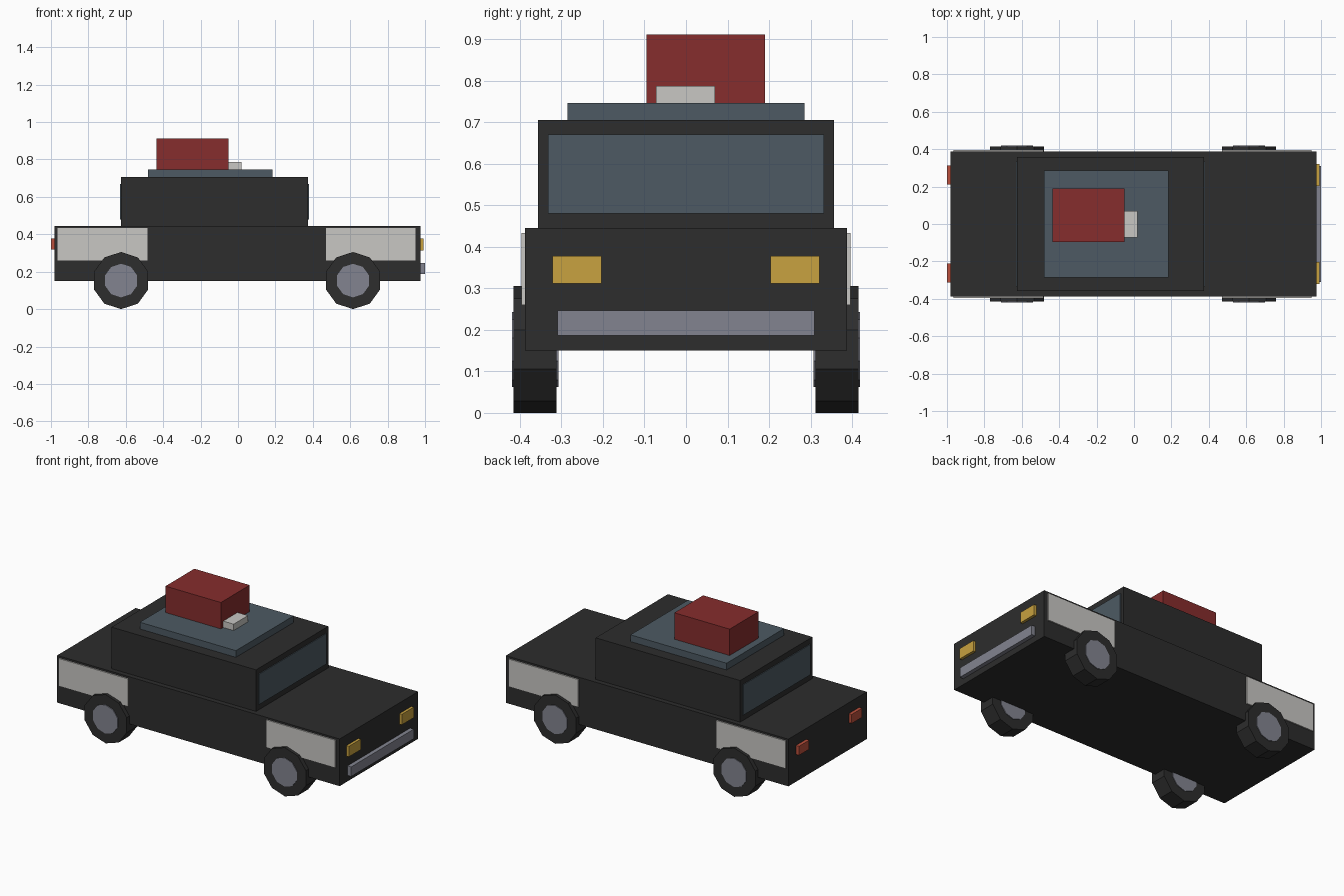
import bpy
from math import pi

if "Cube" in bpy.data.objects:
    bpy.data.objects.remove(bpy.data.objects["Cube"], do_unlink=True)


def material(name, r, g, b):
    m = bpy.data.materials.new(name)
    m.use_nodes = True
    m.diffuse_color = (r, g, b, 1)
    m.node_tree.nodes["Principled BSDF"].inputs["Base Color"].default_value = (r, g, b, 1)
    return m


black = material("black_paint", 0.026, 0.026, 0.026)
white = material("off_white", 0.58, 0.57, 0.55)
glass = material("blue_grey", 0.074, 0.102, 0.125)
red = material("dark_red", 0.24, 0.026, 0.026)
amber = material("amber", 0.58, 0.36, 0.05)
metal = material("grey_metal", 0.225, 0.231, 0.278)
tail_red = material("tail_light_red", 0.5, 0.08, 0.045)


def box(name, xs, ys, zs, mat):
    """Box filling the given x, y and z ranges."""
    spans = (xs, ys, zs)
    bpy.ops.mesh.primitive_cube_add(size=1, location=[sum(s) / 2 for s in spans])
    ob = bpy.context.object
    ob.name = name
    ob.scale = [s[1] - s[0] for s in spans]
    bpy.ops.object.transform_apply(location=False, rotation=False, scale=True)
    ob.data.materials.append(mat)


def disc(name, x, y, z, radius, depth, mat):
    """Ten-sided disc on a y axle with one corner pointing down."""
    bpy.ops.mesh.primitive_cylinder_add(vertices=10, radius=radius, depth=depth,
                                        location=(x, y, z), rotation=(pi / 2, 0, 0))
    ob = bpy.context.object
    ob.name = name
    ob.data.materials.append(mat)


def across(side, a, b):
    """Range a..b mirrored to the given side of the middle."""
    return sorted((side * a, side * b))


# Body and cabin
box("body", (-0.98, 0.975), (-0.388, 0.388), (0.15, 0.445), black)
box("cabin", (-0.625, 0.375), (-0.357, 0.357), (0.445, 0.705), black)

# Windows at both ends of the cabin
box("windscreen", (0.37, 0.38), (-0.333, 0.333), (0.48, 0.67), glass)
box("rear_window", (-0.63, -0.62), (-0.333, 0.333), (0.48, 0.67), glass)

# Roof load
box("roof_plate", (-0.48, 0.185), (-0.285, 0.285), (0.705, 0.747), glass)
box("roof_box", (-0.435, -0.052), (-0.095, 0.19), (0.747, 0.912), red)
box("roof_box_step", (-0.052, 0.02), (-0.072, 0.07), (0.747, 0.787), white)

# Bumper
box("bumper", (0.97, 1.0), (-0.31, 0.31), (0.187, 0.247), metal)

# Lights, side panels and wheels on both sides
for side, label in ((-1, "near"), (1, "far")):
    box(f"headlight_{label}", (0.97, 0.992), across(side, 0.203, 0.321), (0.312, 0.378), amber)
    box(f"tail_light_{label}", (-1.0, -0.975), across(side, 0.21, 0.312), (0.32, 0.377), tail_red)
    for end, x, panel in (("nose", 0.615, (0.47, 0.95)), ("tail", -0.625, (-0.965, -0.485))):
        box(f"{end}_panel_{label}", panel, across(side, 0.388, 0.396), (0.26, 0.433), white)
        y = side * 0.3635
        disc(f"{end}_tyre_{label}", x, y, 0.1526, 0.1526, 0.103, black)
        disc(f"{end}_hub_{label}", x, y, 0.1526, 0.09, 0.112, metal)
